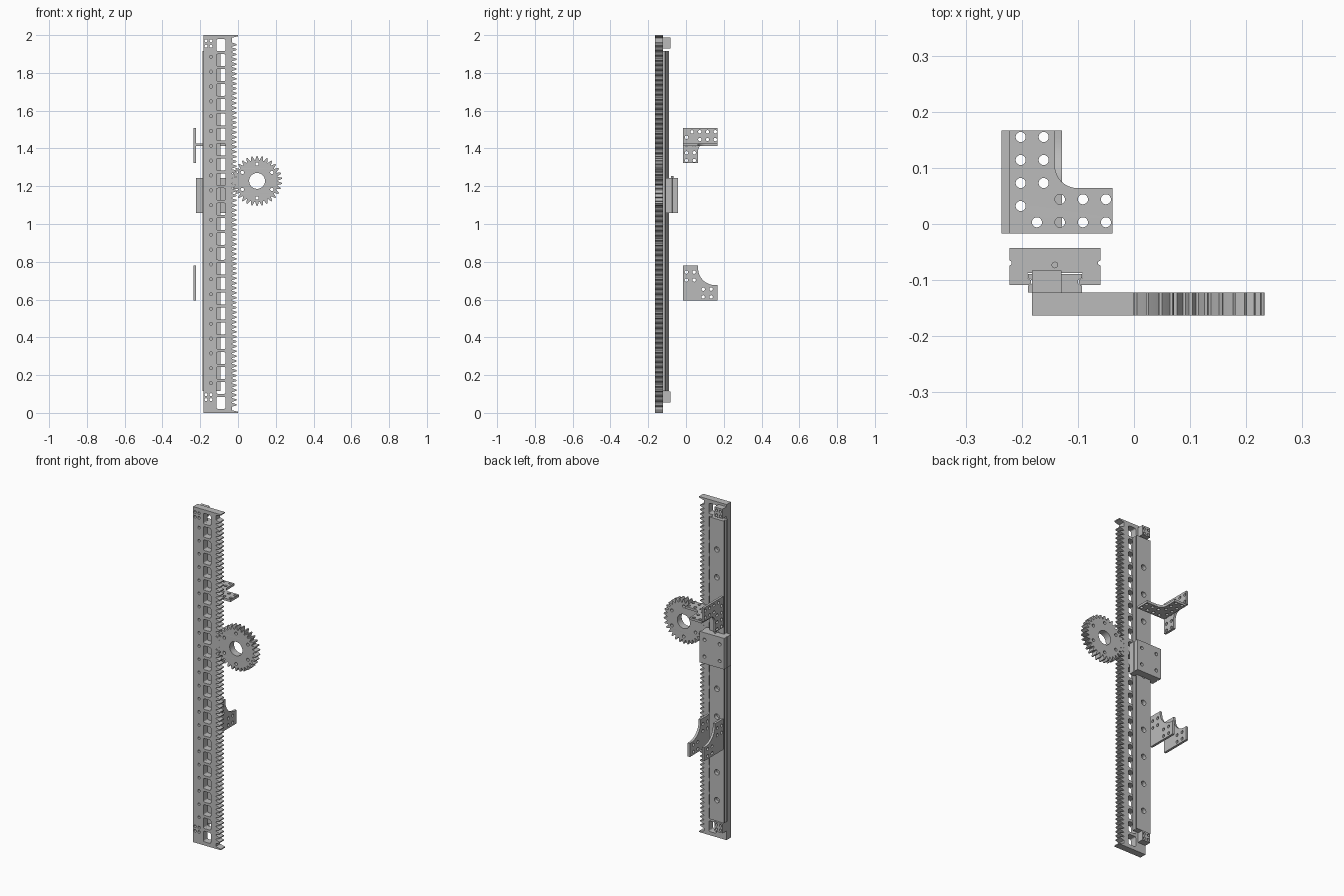
import bpy, bmesh, math
from mathutils import Matrix, Vector

cube = bpy.data.objects.get("Cube")
if cube:
    bpy.data.objects.remove(cube, do_unlink=True)

grey = bpy.data.materials.new("plain grey")
grey.use_nodes = True
grey.diffuse_color = (0.5, 0.5, 0.5, 1)
grey.node_tree.nodes["Principled BSDF"].inputs["Base Color"].default_value = (0.5, 0.5, 0.5, 1)

X, Y, Z = Vector((1, 0, 0)), Vector((0, 1, 0)), Vector((0, 0, 1))


def circle(u, v, r, n=20):
    return [(u + r * math.cos(math.tau * i / n), v + r * math.sin(math.tau * i / n)) for i in range(n)]


def arc(u, v, r, a, b, n=8):
    angles = [math.radians(a + (b - a) * i / n) for i in range(n + 1)]
    return [(u + r * math.cos(t), v + r * math.sin(t)) for t in angles]


def rect(u0, v0, u1, v1):
    return [(u0, v0), (u1, v0), (u1, v1), (u0, v1)]


def round_rect(u, v, w, h, r):
    pts = []
    for su, sv, a in ((1, 1, 0), (-1, 1, 90), (-1, -1, 180), (1, -1, 270)):
        pts += arc(u + su * (w / 2 - r), v + sv * (h / 2 - r), r, a, a + 90, 3)
    return pts


def plate(name, outline, holes, thickness, origin, u, v):
    """Extrude a flat outline with holes, centred on its u-v plane."""
    curve = bpy.data.curves.new(name, "CURVE")
    curve.dimensions = "2D"
    curve.fill_mode = "BOTH"
    curve.extrude = thickness / 2
    for loop in [outline] + holes:
        spline = curve.splines.new("POLY")
        spline.points.add(len(loop) - 1)
        for point, (a, b) in zip(spline.points, loop):
            point.co = (a, b, 0, 1)
        spline.use_cyclic_u = True
    temp = bpy.data.objects.new(name + "_outline", curve)
    bpy.context.collection.objects.link(temp)
    mesh = bpy.data.meshes.new_from_object(temp.evaluated_get(bpy.context.evaluated_depsgraph_get()))
    bpy.data.objects.remove(temp, do_unlink=True)
    frame = Matrix((u, v, u.cross(v))).transposed().to_4x4()
    mesh.transform(Matrix.Translation(origin) @ frame)
    bm = bmesh.new()
    bm.from_mesh(mesh)
    bmesh.ops.remove_doubles(bm, verts=bm.verts, dist=1e-5)
    bmesh.ops.recalc_face_normals(bm, faces=bm.faces)
    bm.to_mesh(mesh)
    bm.free()
    mesh.name = name
    mesh.materials.clear()
    mesh.materials.append(grey)
    obj = bpy.data.objects.new(name, mesh)
    bpy.context.collection.objects.link(obj)
    bpy.ops.object.select_all(action="DESELECT")
    obj.select_set(True)
    bpy.context.view_layer.objects.active = obj
    bpy.ops.object.shade_smooth_by_angle(angle=math.radians(25))
    return obj


def drill(obj, centres, radius, y_back, depth):
    """Cut blind round holes into a face that looks towards +y."""
    bm = bmesh.new()
    for x, z in centres:
        place = Matrix.Translation((x, y_back, z)) @ Matrix.Rotation(math.pi / 2, 4, "X")
        bmesh.ops.create_cone(bm, cap_ends=True, segments=20, radius1=radius, radius2=radius,
                              depth=depth * 2, matrix=place)
    mesh = bpy.data.meshes.new("drill")
    bm.to_mesh(mesh)
    bm.free()
    mesh.materials.append(grey)
    cutter = bpy.data.objects.new("drill", mesh)
    cutter.hide_render = True
    bpy.context.collection.objects.link(cutter)
    mod = obj.modifiers.new("holes", "BOOLEAN")
    mod.operation, mod.solver, mod.object = "DIFFERENCE", "EXACT", cutter
    bpy.context.view_layer.objects.active = obj
    bpy.ops.object.modifier_apply(modifier=mod.name)
    bpy.data.objects.remove(cutter, do_unlink=True)


# Shared sizes of the rack and gear
gear_x, gear_z, teeth = 0.101, 1.228, 30
pitch = math.tau * 0.123 / teeth
mid_y, rack_depth = -0.1425, 0.041
root, tip = -0.032, -0.008
block_cols = (-0.169, -0.143)

# Toothed rack with window row, small bolt holes and end tabs
outline = [(-0.182, 2), (-0.182, 0), (0, 0), (0, 0.006), (root, 0.014)]
for k in range(-46, 29):
    z = gear_z + k * pitch
    outline += [(root, z - pitch * 0.42), (tip, z - pitch * 0.12),
                (tip, z + pitch * 0.12), (root, z + pitch * 0.42)]
outline += [(root, 1.986), (0, 1.994), (0, 2)]
holes = [round_rect(-0.09, 1 + 0.0789 * i, 0.05, 0.063, 0.008) for i in range(-12, 13)]
holes += [circle(-0.143, 0.158 + 0.0785 * i, 0.008, 14) for i in range(23)]
holes += [circle(x, z, 0.008, 14) for x in block_cols for z in (0.07, 0.097, 1.942, 1.97)]
plate("rack", outline, holes, rack_depth, (0, mid_y, 0), X, Z)

# Spur gear meshing with the rack
outline = []
for k in range(teeth):
    middle = math.tau * (k + 0.5) / teeth
    for offset, r in ((-0.40, 0.111), (-0.25, 0.122), (-0.11, 0.132),
                      (0.11, 0.132), (0.25, 0.122), (0.40, 0.111)):
        a = middle + offset * math.tau / teeth
        outline.append((r * math.cos(a), r * math.sin(a)))
holes = [circle(0, 0, 0.042, 40)]
holes += [circle(u, v, 0.009, 16) for u, v in arc(0, 0, 0.09, 30, 330, 5)]
plate("gear", outline, holes, rack_depth, (gear_x, mid_y, gear_z), X, Z)

# Linear rail with grooved flanks and sunk bolt holes
rail_x, half, back = -0.141, 0.048, -0.089
side = [(half, -0.122), (half, -0.11), (half - 0.007, -0.106), (half - 0.007, -0.1),
        (half, -0.096), (half, back)]
outline = side + [(-u, v) for u, v in reversed(side)]
rail = plate("rail", outline, [], 1.8, (rail_x, 0, 1.015), X, Y)
drill(rail, [(rail_x, 0.24 + 0.166 * i) for i in range(10)], 0.016, back, 0.022)

# End stop blocks on the rack, beyond both rail ends
for name, z0, rows in (("lower_end_block", 0.055, (0.07, 0.097)),
                       ("upper_end_block", 1.93, (1.942, 1.97))):
    bolt_holes = [circle(x, z, 0.008, 14) for x in block_cols for z in rows]
    plate(name, rect(-0.182, z0, -0.129, z0 + 0.057), bolt_holes, 0.039, (0, -0.1025, 0), X, Z)

# Carriage wrapped round the rail
side = [(0.049, -0.087), (0.049, -0.096), (0.043, -0.1), (0.043, -0.106), (0.047, -0.109),
        (0.081, -0.109), (0.081, -0.074), (0.077, -0.072), (0.077, -0.067), (0.081, -0.065),
        (0.081, -0.043)]
outline = side + [(-u, v) for u, v in reversed(side)]
carriage = plate("carriage", outline, [], 0.185, (rail_x, 0, 1.15), X, Y)
drill(carriage, [(rail_x + sx * 0.05, 1.15 + sz * 0.05) for sx in (-1, 1) for sz in (-1, 1)],
      0.01, -0.043, 0.02)
plate("grease_nipple", circle(rail_x, -0.073, 0.006, 12), [], 0.012, (0, 0, 1.247), X, Y)


def corner_plate(name, fillet, holes, origin, u, v):
    """L-shaped bracket plate with a rounded inner corner."""
    arm, length = 0.081, 0.184
    shape = [(0, 0), (length, 0), (length, arm)]
    shape += arc(arm + fillet, arm + fillet, fillet, 270, 180, 12) + [(arm, length), (0, length)]
    plate(name, shape, [circle(a, b, 0.009) for a, b in holes], 0.014, origin, u, v)


# Upper bracket: one upright and one flat plate with the same hole pattern
pattern = [(0.02, 0.049)] + [(s, t) for s in (0.02, 0.061) for t in (0.09, 0.131, 0.172)]
pattern += [(t, s) for s, t in pattern]
corner_plate("upper_bracket_upright", 0.04, pattern, (-0.229, -0.017, 1.508), Y, -Z)
corner_plate("upper_bracket_flat", 0.04, pattern, (-0.222, -0.017, 1.42), X, Y)

# Lower bracket: two parallel gusset plates
pattern = [(s, t) for s in (0.019, 0.06) for t in (0.108, 0.15)]
pattern += [(t, s) for s, t in pattern]
for name, x in (("lower_bracket_right", -0.229), ("lower_bracket_left", -0.135)):
    corner_plate(name, 0.09, pattern, (x, -0.017, 0.595), Y, Z)
